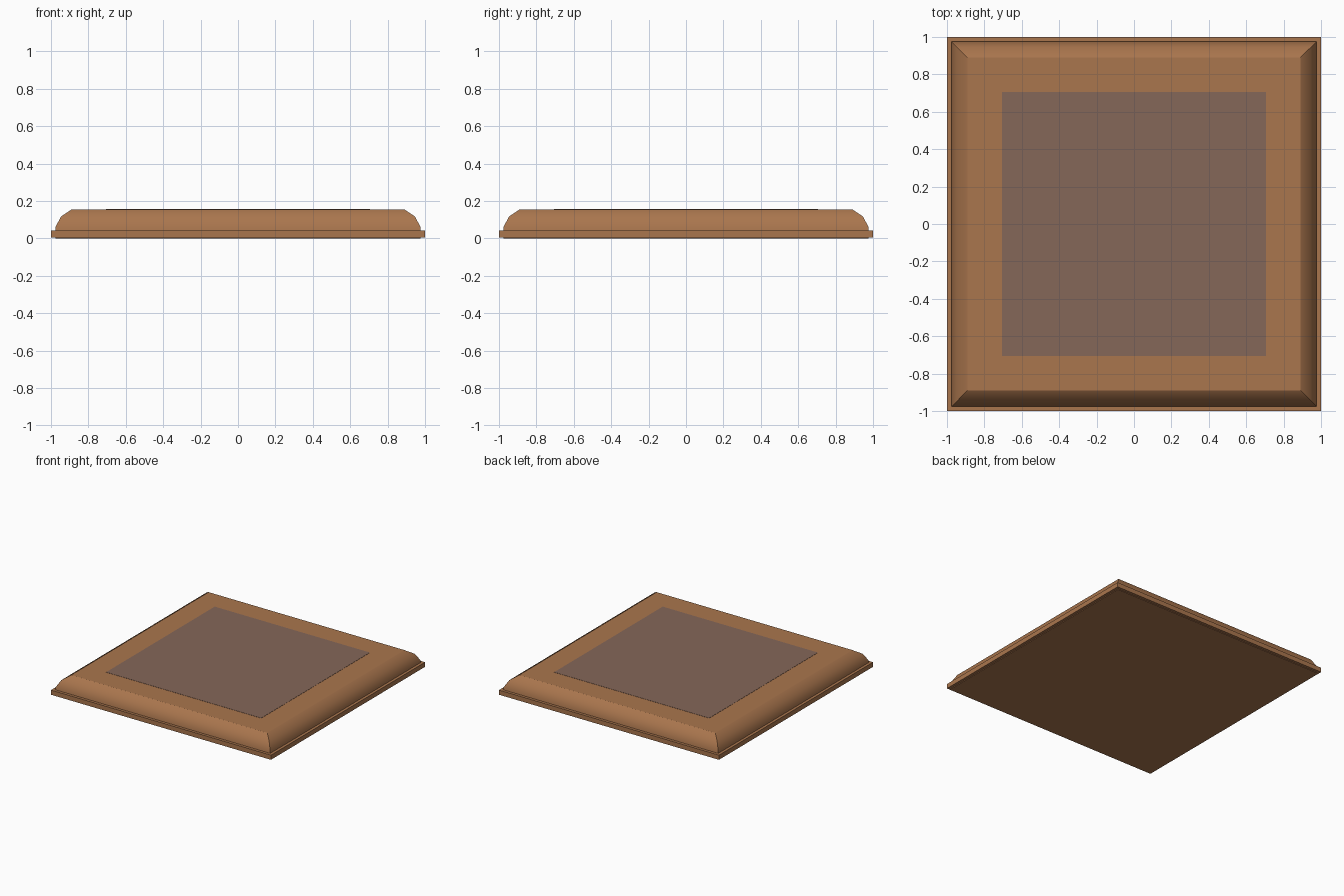
import bpy, bmesh

if "Cube" in bpy.data.objects:
    bpy.data.objects.remove(bpy.data.objects["Cube"])


def material(name, color):
    m = bpy.data.materials.new(name)
    m.diffuse_color = (*color, 1)
    m.use_nodes = True
    m.node_tree.nodes["Principled BSDF"].inputs["Base Color"].default_value = m.diffuse_color
    return m


wood = material("warm brown", (0.40, 0.18, 0.075))
taupe = material("grey brown", (0.235, 0.135, 0.098))


def square_loft(name, profile, mat, smooth=()):
    """Stack square rings (half width, height) and cap both ends.
    Bands listed in smooth are shaded as one curve, with sharp mitres."""
    bm = bmesh.new()
    rings = [[bm.verts.new((sx * w, sy * w, z)) for sx, sy in
              ((-1, -1), (1, -1), (1, 1), (-1, 1))] for w, z in profile]
    bm.faces.new(rings[0][::-1])
    bm.faces.new(rings[-1])
    for k in range(len(rings) - 1):
        a, b = rings[k], rings[k + 1]
        for i in range(4):
            j = (i + 1) % 4
            f = bm.faces.new((a[i], a[j], b[j], b[i]))
            f.smooth = k in smooth
    # only edges running along a side between two smooth bands stay soft
    for e in bm.edges:
        level = abs(e.verts[0].co.z - e.verts[1].co.z) < 1e-6
        e.smooth = level and all(f.smooth for f in e.link_faces)
    me = bpy.data.meshes.new(name)
    bm.to_mesh(me)
    bm.free()
    me.materials.append(mat)
    ob = bpy.data.objects.new(name, me)
    bpy.context.collection.objects.link(ob)
    return ob


# Rounded tile body
square_loft("tile_body", [(0.977, 0.0), (0.977, 0.06), (0.945, 0.118), (0.89, 0.155)],
            wood, smooth=(0, 1, 2))

# Thin skirting slab around the foot
square_loft("base_trim", [(1.0, 0.005), (1.0, 0.043)], wood)

# Inlaid top panel, almost flush
square_loft("top_panel", [(0.705, 0.15), (0.705, 0.1565)], taupe)
